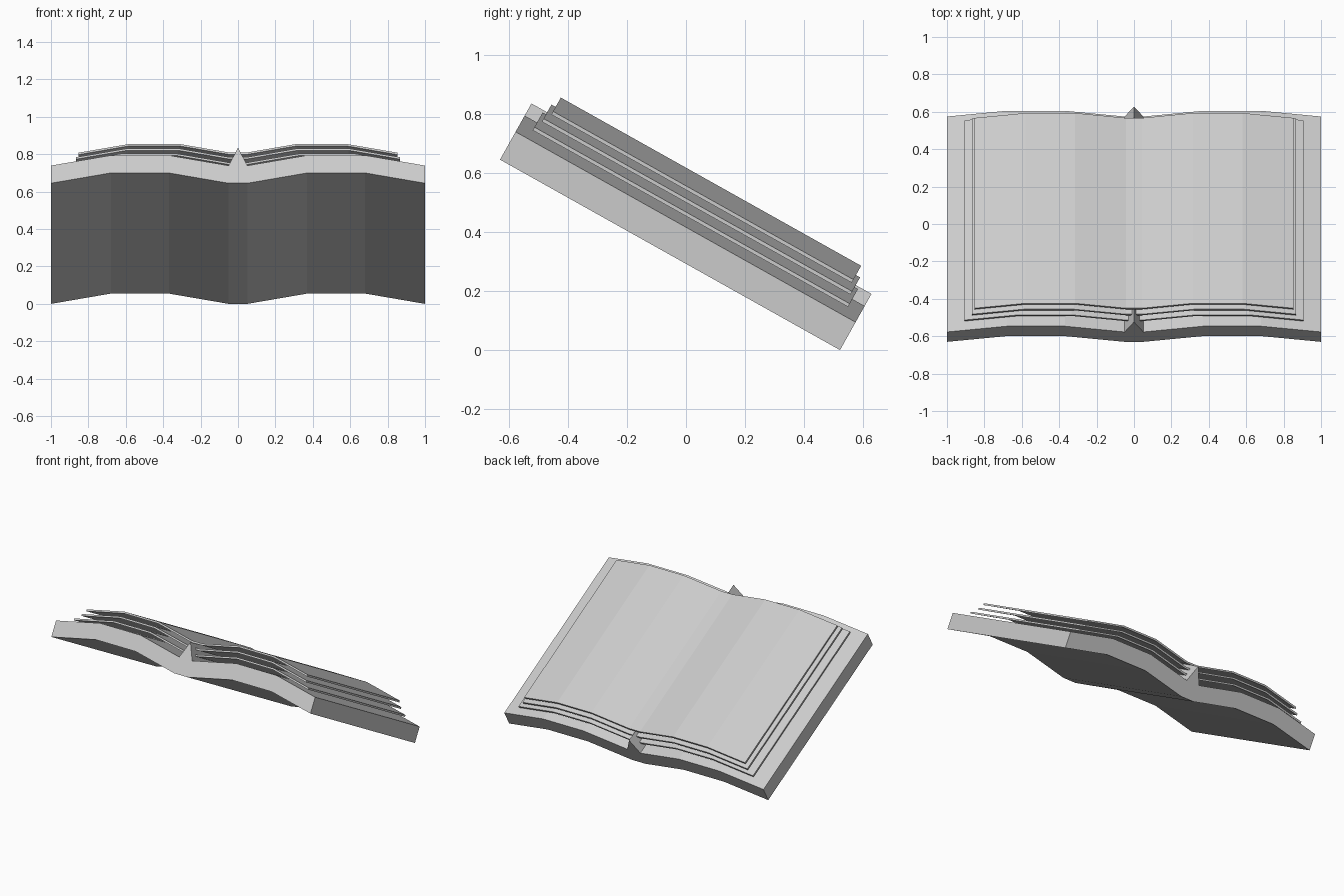
import bpy, bmesh
from math import radians
from mathutils import Matrix

if "Cube" in bpy.data.objects:
    bpy.data.objects.remove(bpy.data.objects["Cube"])

# Local frame: x across, y along the spine, z out of the page; then tilted to reading angle
LENGTH = 1.32
TILT = Matrix.Translation((0, -0.63, 0.645)) @ Matrix.Rotation(radians(-29.25), 4, 'X')
HALF = [(1.0, 0.0), (0.68, 0.063), (0.37, 0.063), (0.05, 0.0)]   # right half of the wavy section


def wave(scale=1.0, lift=0.0, middle=()):
    """Mirrored wavy section, right to left, with optional centre points."""
    right = [(x * scale, z * scale + lift) for x, z in HALF]
    return right + list(middle) + [(-x, z) for x, z in reversed(right)]


def extrude_section(name, upper, lower, y0, y1):
    """Solid between an upper and a lower section, extruded along the spine."""
    outline = upper + lower[::-1]
    bm = bmesh.new()
    face = bm.faces.new([bm.verts.new((x, y0, z)) for x, z in outline])
    geom = bmesh.ops.extrude_face_region(bm, geom=[face])['geom']
    # keep both end caps
    bmesh.ops.translate(bm, vec=(0, y1 - y0, 0),
                        verts=[g for g in geom if isinstance(g, bmesh.types.BMVert)])
    if not any(len(f.verts) == len(outline) and abs(f.calc_center_median().y - y0) < 1e-5
               for f in bm.faces):
        bm.faces.new([v for v in bm.verts if abs(v.co.y - y0) < 1e-5])
    bmesh.ops.recalc_face_normals(bm, faces=bm.faces[:])
    bm.transform(TILT)
    mesh = bpy.data.meshes.new(name)
    bm.to_mesh(mesh)
    bm.free()
    obj = bpy.data.objects.new(name, mesh)
    bpy.context.collection.objects.link(obj)
    return obj


# Thick cover with the pointed spine ridge
extrude_section("cover", wave(lift=0.108, middle=[(0, 0.218)]), wave(), 0, LENGTH)

# Three thin floating page sheets: width scale, crest height, inset at both ends
SHEETS = [(0.905, 0.210, 0.048), (0.867, 0.248, 0.061), (0.852, 0.284, 0.077)]
THICK = 0.012
for i, (scale, crest, inset) in enumerate(SHEETS, 1):
    lift = crest - 0.063 * scale
    extrude_section(f"page_sheet_{i}", wave(scale, lift), wave(scale, lift - THICK),
                    inset, LENGTH - inset)
